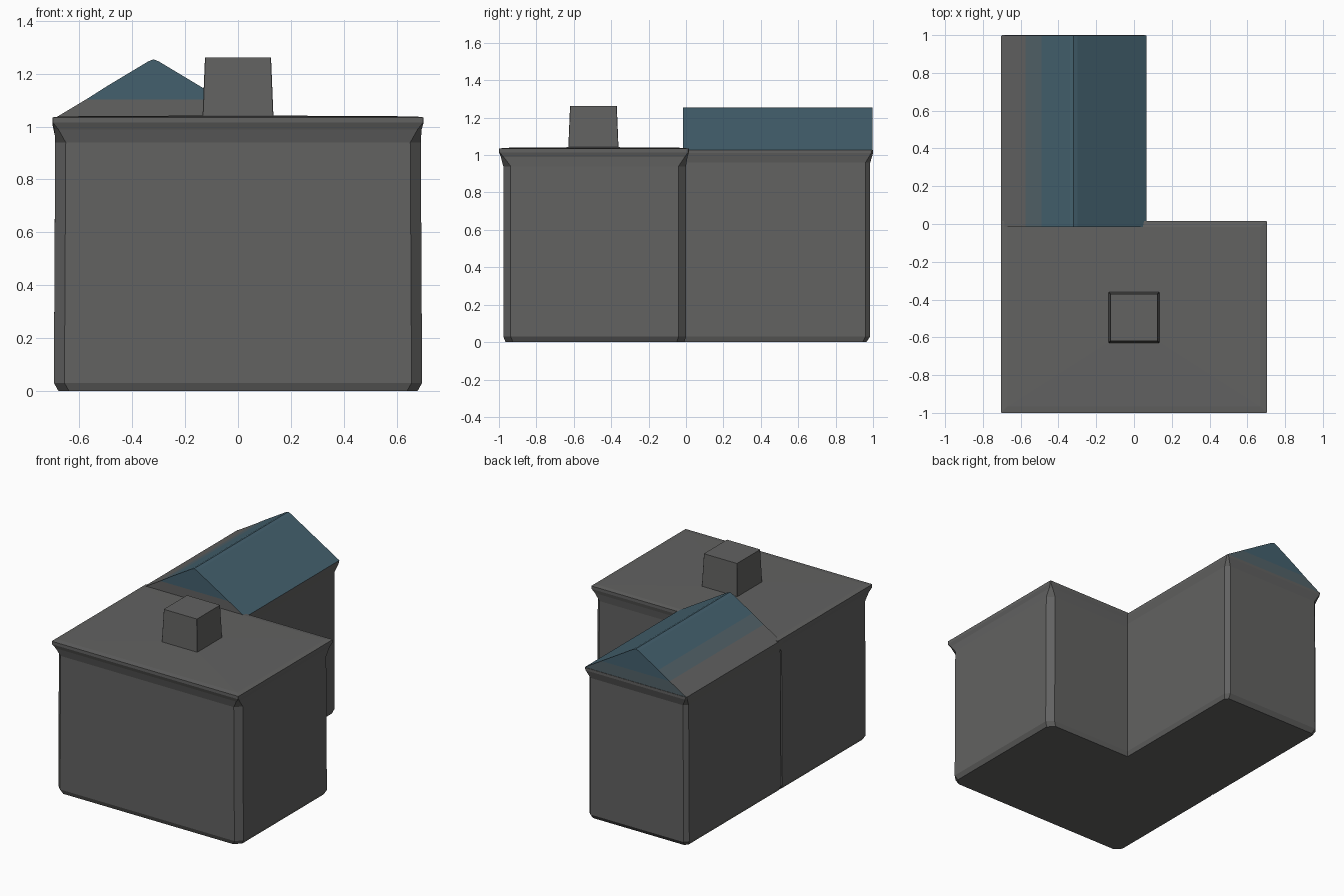
import bpy

if "Cube" in bpy.data.objects:
    bpy.data.objects.remove(bpy.data.objects["Cube"])


def make_material(name, rgb):
    mat = bpy.data.materials.new(name)
    mat.diffuse_color = (*rgb, 1)
    mat.use_nodes = True
    mat.node_tree.nodes["Principled BSDF"].inputs["Base Color"].default_value = mat.diffuse_color
    return mat


dark_grey = make_material("dark_grey", (0.122, 0.122, 0.12))
muted_blue = make_material("muted_blue", (0.085, 0.122, 0.14))
slate_blue = make_material("slate_blue", (0.057, 0.118, 0.155))


def make_object(name, verts, faces, materials):
    mesh = bpy.data.meshes.new(name)
    mesh.from_pydata(verts, [], faces)
    mesh.validate()
    obj = bpy.data.objects.new(name, mesh)
    bpy.context.collection.objects.link(obj)
    for mat in materials:
        mesh.materials.append(mat)
    return obj


def ring(x0, x1, y0, y1, z, c):
    """Rectangle with corners cut by c, counter-clockwise from above."""
    return [(x0 + c, y0, z), (x1 - c, y0, z), (x1, y0 + c, z), (x1, y1 - c, z),
            (x1 - c, y1, z), (x0 + c, y1, z), (x0, y1 - c, z), (x0, y0 + c, z)]


def loft(name, rings):
    """Stack of rings joined by quads and closed at both ends."""
    n = len(rings[0])
    verts = [p for r in rings for p in r]
    faces = [tuple(reversed(range(n))),
             tuple(range(len(verts) - n, len(verts)))]
    for k in range(len(rings) - 1):
        for i in range(n):
            j = (i + 1) % n
            faces.append((k * n + i, k * n + j, (k + 1) * n + j, (k + 1) * n + i))
    return make_object(name, verts, faces, [dark_grey])


# Main block: chamfered walls, flared eaves, almost flat roof
loft("main_block", [
    ring(-0.68, 0.68, -0.965, -0.01, 0.0, 0.04),
    ring(-0.697, 0.697, -0.977, 0.0, 0.03, 0.04),
    ring(-0.692, 0.692, -0.977, 0.0, 0.94, 0.04),
    ring(-0.695, 0.695, -0.99, 0.008, 0.99, 0.015),
    ring(-0.703, 0.703, -1.0, 0.015, 1.015, 0.003),
    ring(-0.703, 0.703, -1.0, 0.015, 1.035, 0.003),
    ring(-0.67, 0.67, -0.965, -0.015, 1.039, 0.003),
    ring(-0.13, 0.13, -0.62, -0.37, 1.042, 0.003),
])

# Rear wing walls
loft("rear_wing", [
    ring(-0.68, 0.045, -0.05, 0.965, 0.0, 0.02),
    ring(-0.697, 0.055, -0.05, 0.985, 0.03, 0.025),
    ring(-0.692, 0.055, -0.05, 0.985, 0.96, 0.025),
    ring(-0.703, 0.065, -0.05, 1.0, 1.01, 0.01),
    ring(-0.703, 0.065, -0.05, 1.0, 1.028, 0.005),
])

# Chimney
loft("chimney", [
    ring(-0.135, 0.135, -0.63, -0.36, 1.02, 0.002),
    ring(-0.125, 0.125, -0.62, -0.37, 1.262, 0.002),
])

# Gabled roof of the rear wing, fading from grey at the left eave to blue
profile = [(-0.70, 1.028), (0.065, 1.028), (-0.06, 1.103), (-0.30, 1.247),
           (-0.32, 1.255), (-0.34, 1.247), (-0.49, 1.157), (-0.575, 1.103)]
n = len(profile)
verts = [(x, y, z) for y in (-0.015, 0.997) for x, z in profile]
gable_low, gable_high = (0, 1, 2, 7), (2, 3, 4, 5, 6, 7)
faces, shades = [], []
for part, shade in ((gable_low, 0), (gable_high, 2)):
    faces += [part, tuple(i + n for i in reversed(part))]
    shades += [shade, max(shade, 1)]
# Slope strips: underside, right eave, right, ridge, ridge, left, middle, left eave
for i, shade in enumerate((0, 2, 2, 2, 2, 2, 1, 0)):
    j = (i + 1) % n
    faces.append((i, i + n, j + n, j))
    shades.append(shade)
roof = make_object("wing_roof", verts, faces, [dark_grey, muted_blue, slate_blue])
for poly, shade in zip(roof.data.polygons, shades):
    poly.material_index = shade
